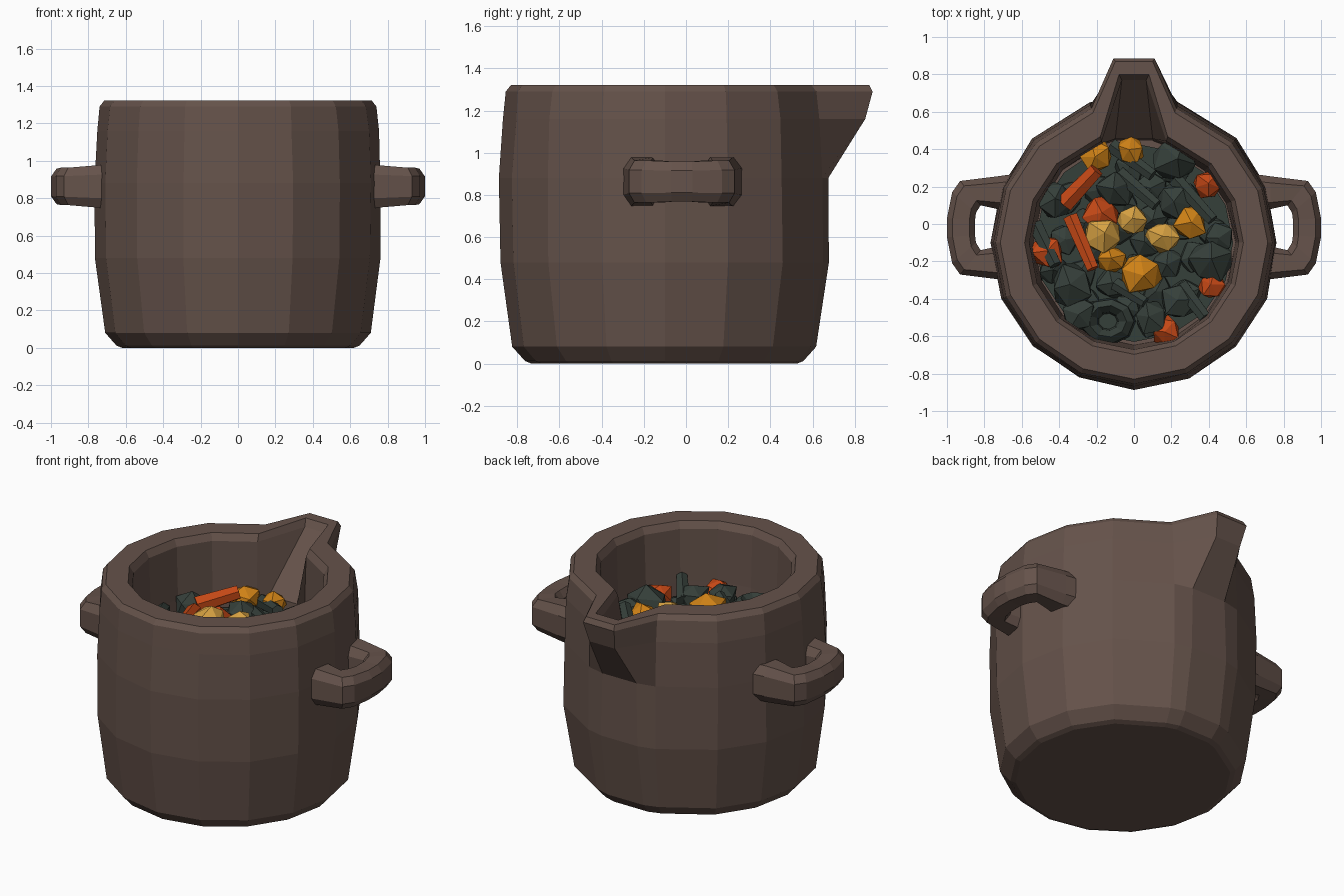
import bpy, bmesh, math, random
from mathutils import Vector, Matrix

random.seed(4)
if "Cube" in bpy.data.objects:
    bpy.data.objects.remove(bpy.data.objects["Cube"], do_unlink=True)


def material(name, rgb):
    m = bpy.data.materials.new(name)
    m.use_nodes = True
    m.diffuse_color = (*rgb, 1)
    bsdf = m.node_tree.nodes["Principled BSDF"]
    bsdf.inputs["Base Color"].default_value = (*rgb, 1)
    bsdf.inputs["Roughness"].default_value = 0.8
    return m


clay = material("brown clay", (0.13, 0.085, 0.069))
greens = material("dark green", (0.036, 0.05, 0.042))
carrot = material("carrot orange", (0.56, 0.065, 0.008))
amber = material("amber", (0.62, 0.22, 0.008))
yellow = material("pale yellow", (0.68, 0.36, 0.055))


def finish(name, bm, mat):
    bmesh.ops.recalc_face_normals(bm, faces=bm.faces)
    me = bpy.data.meshes.new(name)
    bm.to_mesh(me)
    bm.free()
    me.materials.append(mat)
    ob = bpy.data.objects.new(name, me)
    bpy.context.collection.objects.link(ob)
    return ob


def loft(bm, rings):
    """Skin a list of closed rings and cap both ends."""
    vs = [[bm.verts.new(p) for p in ring] for ring in rings]
    for a, b in zip(vs, vs[1:]):
        for i in range(len(a)):
            j = (i + 1) % len(a)
            bm.faces.new((a[i], a[j], b[j], b[i]))
    bm.faces.new(vs[0])
    bm.faces.new(vs[-1])


# Pot: lathed wall whose back pair of points is drawn out into the spout
CY = -0.1
SIDES = 16
profile = [  # radius, height, spout tip y (None = plain round), tip half width
    (0.62, 0.0, None, 0.12), (0.65, 0.012, None, 0.12), (0.71, 0.08, None, 0.13),
    (0.77, 0.48, None, 0.13), (0.767, 0.88, None, 0.12), (0.755, 1.16, 0.85, 0.09),
    (0.74, 1.29, 0.885, 0.11), (0.715, 1.322, 0.868, 0.10), (0.585, 1.322, 0.80, 0.08),
    (0.56, 1.28, 0.77, 0.065), (0.55, 0.95, None, 0.10), (0.54, 0.8, None, 0.10)]


def pot_ring(r, z, tip, half):
    pts = []
    for i in range(SIDES):
        a = math.tau * i / SIDES
        if i == SIDES // 2:
            y = tip if tip else CY + r * 1.01
            pts += [(half, y, z), (-half, y, z)]
            continue
        # neighbours of the spout crowd slightly towards it
        if abs(i - SIDES // 2) == 1:
            a += 0.08 * (1 if i < SIDES // 2 else -1)
        wob = 1 + (random.uniform(-0.012, 0.008) if 0.1 < z < 1.2 else 0)
        pts.append((r * wob * math.sin(a), CY - r * wob * 1.02 * math.cos(a), z))
    return pts


bm = bmesh.new()
loft(bm, [pot_ring(*p) for p in profile])
finish("pot", bm, clay)

# Handles: chamfered section swept round a short bow
stations = [  # outer x, y, inner x, y, half height
    (0.62, 0.29, 0.62, 0.10, 0.115), (0.73, 0.275, 0.73, 0.10, 0.115),
    (0.93, 0.25, 0.82, 0.12, 0.10), (0.972, 0.19, 0.845, 0.08, 0.10),
    (1.0, 0.05, 0.85, 0.04, 0.095)]
stations += [(a, -b, c, -d, h) for a, b, c, d, h in reversed(stations)]
section = [(0, 0.55), (0.2, 1), (0.8, 1), (1, 0.55),
           (1, -0.55), (0.8, -1), (0.2, -1), (0, -0.55)]
for side, name in ((1, "left_handle"), (-1, "right_handle")):
    bm = bmesh.new()
    rings = []
    for ox, oy, ix, iy, h in stations:
        o, n = Vector((ox, oy - 0.02, 0.863)), Vector((ix, iy - 0.02, 0.863))
        ring = [o.lerp(n, t) + Vector((0, 0, h * s)) for t, s in section]
        rings.append([(p.x * side, p.y, p.z) for p in ring])
    loft(bm, rings)
    finish(name, bm, clay)


# Stew pieces
def chunk(bm, x, y, r, z=0.93, flat=0.75):
    turn = Matrix.Rotation(random.uniform(0, math.tau), 4, 'Z')
    mat = Matrix.Translation((x, y, z)) @ Matrix.Diagonal((r, r, r * flat, 1)) @ turn
    vs = bmesh.ops.create_icosphere(bm, subdivisions=1, radius=1.05, matrix=mat)["verts"]
    for v in vs:
        v.co += Vector([random.uniform(-0.14, 0.14) * r for _ in range(3)])


def stick(bm, x0, y0, x1, y1, r, z=0.95, tilt=0.03):
    a, b = Vector((x0, y0, z - tilt)), Vector((x1, y1, z + tilt))
    rot = (b - a).to_track_quat('Z', 'Y').to_matrix().to_4x4()
    bmesh.ops.create_cone(bm, cap_ends=True, segments=6, radius1=r, radius2=r * 0.8,
                          depth=(b - a).length,
                          matrix=Matrix.Translation((a + b) / 2) @ rot)


def pieces(name, mat, chunks, sticks=(), z=0.93):
    bm = bmesh.new()
    for c in chunks:
        chunk(bm, *c, z=z)
    for s in sticks:
        stick(bm, *s)
    return finish(name, bm, mat)


pieces("amber_chunks", amber, [(-0.2, 0.37, 0.09), (-0.02, 0.39, 0.08), (0.3, 0, 0.09),
                               (-0.12, -0.19, 0.08), (0.04, -0.27, 0.11)], z=0.95)
pieces("yellow_chunks", yellow, [(-0.01, 0.02, 0.08), (-0.17, -0.06, 0.1),
                                 (0.15, -0.07, 0.09)], z=0.97)
pieces("carrot_pieces", carrot,
       [(0.39, 0.21, 0.08), (-0.18, 0.05, 0.1), (-0.46, -0.15, 0.09),
        (0.42, -0.33, 0.08), (0.17, -0.57, 0.08)],
       [(-0.37, 0.11, -0.2, 0.29, 0.055, 0.98), (-0.34, 0.04, -0.22, -0.24, 0.045, 0.98)])
pieces("green_pieces", greens,
       [(0.22, 0.35, 0.12), (-0.33, -0.33, 0.12), (0.4, -0.2, 0.12), (0.24, -0.41, 0.1),
        (0.45, -0.07, 0.08), (-0.42, 0.13, 0.1), (0.09, -0.5, 0.09), (-0.1, 0.18, 0.1),
        (0.22, 0.12, 0.1), (-0.3, -0.48, 0.09)],
       [(-0.12, 0.42, 0.1, 0.26, 0.045), (-0.08, 0.27, 0.12, 0.1, 0.045),
        (0.22, 0.24, 0.42, 0.02, 0.045), (-0.53, 0.0, -0.42, -0.22, 0.045),
        (0.25, -0.33, 0.38, -0.5, 0.045), (-0.1, -0.32, 0.06, -0.42, 0.04)])

# Hollow leaf ring lying on the stew
bm = bmesh.new()
ring_sides = 9
loops = []
for r, z in ((0.15, 0.87), (0.14, 0.94), (0.10, 0.97), (0.06, 0.93), (0.05, 0.88)):
    loops.append([(-0.14 + r * math.cos(math.tau * i / ring_sides),
                   -0.52 + 0.85 * r * math.sin(math.tau * i / ring_sides), z)
                  for i in range(ring_sides)])
loft(bm, loops)
finish("green_ring", bm, greens)

# Stew bed with half-sunk lumps
bm = bmesh.new()
bmesh.ops.create_cone(bm, cap_ends=True, segments=16, radius1=0.53, radius2=0.53,
                      depth=0.06, matrix=Matrix.Translation((0, CY, 0.84)))
for i in range(26):
    a, d = i * 2.4, 0.46 * math.sqrt((i + 0.5) / 26)
    chunk(bm, d * math.cos(a), CY + d * math.sin(a), 0.085, z=0.87)
finish("stew_bed", bm, greens)
